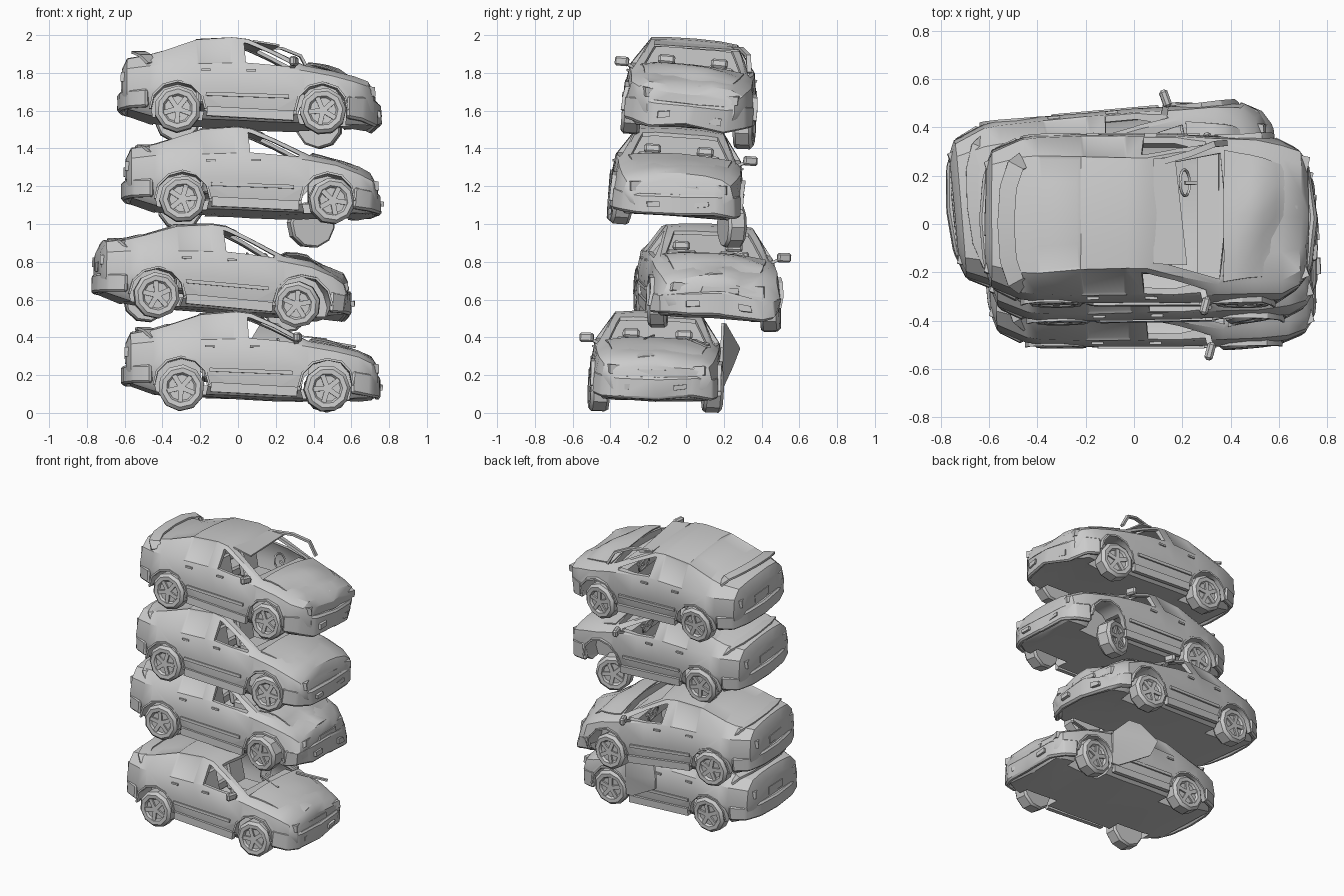
import bpy, bmesh, math
from mathutils import Matrix, Vector, noise

if "Cube" in bpy.data.objects:
    bpy.data.objects.remove(bpy.data.objects["Cube"])

R = math.radians
scene = bpy.context.scene.collection

def loft(bm, rings):
    vs = [[bm.verts.new(p) for p in r] for r in rings]
    n = len(rings[0])
    faces = {}
    for i in range(len(vs) - 1):
        for j in range(n):
            k = (j + 1) % n
            faces[i, j] = bm.faces.new((vs[i][j], vs[i][k], vs[i + 1][k], vs[i + 1][j]))
    bm.faces.new(vs[0][::-1])
    bm.faces.new(vs[-1])
    bmesh.ops.recalc_face_normals(bm, faces=bm.faces)
    return faces

def box(bm, c, s, rot=None):
    m = Matrix.Translation(c) @ (rot or Matrix()) @ Matrix.Diagonal((*s, 1))
    bmesh.ops.create_cube(bm, size=1, matrix=m)

def bar(bm, pts, w, h):
    pts = [Vector(p) for p in pts]
    rings = []
    for i, p in enumerate(pts):
        t = (pts[min(i + 1, len(pts) - 1)] - pts[max(i - 1, 0)]).normalized()
        s = t.cross(Vector((0, 0, 1))).normalized()
        u = s.cross(t)
        rings.append([p + s * a * w / 2 + u * b * h / 2 for a, b in ((-1, -1), (1, -1), (1, 1), (-1, 1))])
    loft(bm, rings)

def sym(pts):
    return pts + [(x, -y, z) for x, y, z in pts[-2::-1]]

def prism(poly, axis, lo, hi):
    bm = bmesh.new()
    put = (lambda a, b, d: (a, d, b)) if axis == 'y' else (lambda a, b, d: (a, b, d))
    loft(bm, [[put(a, b, d) for a, b in poly] for d in (lo, hi)])
    return bm

def temp(bm):
    me = bpy.data.meshes.new("tmp")
    bm.to_mesh(me)
    bm.free()
    ob = bpy.data.objects.new("tmp", me)
    scene.objects.link(ob)
    ob.hide_render = True
    return ob

def add(name, bm, mat, warp=None):
    if warp:
        for v in bm.verts:
            v.co = warp(v.co)
    bm.transform(mat)
    for f in bm.faces:
        f.smooth = True
    me = bpy.data.meshes.new(name)
    bm.to_mesh(me)
    bm.free()
    me.set_sharp_from_angle(angle=R(32))
    scene.objects.link(bpy.data.objects.new(name, me))

# body stations: x, floor z/y, waist y/z, belt y/z, roof edge y/z, crown z
ST = [(-.69, .19, .20, .22, .27, .20, .33, .15, .36, .375),
      (-.66, .15, .26, .285, .25, .265, .36, .21, .415, .43),
      (-.52, .11, .30, .335, .25, .315, .37, .24, .435, .45),
      (-.45, .10, .31, .345, .25, .325, .375, .245, .455, .47),
      (-.27, .09, .32, .35, .25, .33, .38, .235, .515, .532),
      (-.08, .085, .32, .35, .25, .33, .385, .23, .53, .545),
      (.0, .08, .32, .35, .245, .33, .38, .23, .52, .535),
      (.12, .075, .32, .35, .24, .33, .37, .255, .465, .485),
      (.30, .07, .32, .345, .23, .325, .345, .285, .375, .40),
      (.45, .07, .31, .34, .22, .32, .315, .27, .345, .365),
      (.58, .07, .30, .325, .20, .305, .28, .25, .308, .328),
      (.66, .075, .26, .29, .19, .275, .25, .22, .275, .293),
      (.69, .09, .22, .24, .17, .23, .22, .18, .24, .253)]

def rings(st, d=0.0):
    out = []
    for x, zb, yb, yw, zw, yl, zl, yt, zt, zc in st:
        h = [(0, zb + 2 * d), (yb - .03 - d, zb + 2 * d), (yb + .01 - d, zb + .04 + d), (yw - d, zw),
             (yl - d, zl), (yt - d, zt - .7 * d), (yt * .55, zt + .75 * (zc - zt) - .8 * d), (0, zc - .8 * d)]
        out.append([Vector((x, y, z)) for y, z in h + [(-y, z) for y, z in h[-2:0:-1]]])
    return out

WX = (-.37, .40)   # axle positions
WZ = (.14, .13)

def make_shell():
    bm = bmesh.new()
    f = loft(bm, rings(ST))
    # recessed side and rear glass
    bmesh.ops.inset_individual(bm, faces=[f[4, 4], f[4, 9]], thickness=.018, depth=-.006)
    bmesh.ops.inset_region(bm, faces=[f[3, j] for j in (5, 6, 7, 8)], thickness=.018, depth=-.006)
    body = temp(bm)
    cab = bmesh.new()
    loft(cab, rings(ST[4:9], .025))
    cutters = [cab,
               prism([(.05, -.20), (.305, -.262), (.33, 0), (.305, .262), (.05, .20), (.07, 0)], 'z', .345, .7),
               prism([(-.02, .50), (.0, .495), (.12, .443), (.25, .375), (.245, .365), (-.01, .388)], 'y', -.6, .6)]
    for x, z in zip(WX, WZ):
        arc = [(x + .142 * math.cos(R(a)), z + .142 * math.sin(R(a))) for a in range(0, 360, 30)]
        cutters += [prism(arc, 'y', .2, .5), prism(arc, 'y', -.5, -.2)]
    obs = [temp(c) for c in cutters]
    for o in obs:
        m = body.modifiers.new("cut", 'BOOLEAN')
        m.object, m.operation, m.solver = o, 'DIFFERENCE', 'EXACT'
    me = bpy.data.meshes.new_from_object(body.evaluated_get(bpy.context.evaluated_depsgraph_get()))
    for o in obs + [body]:
        bpy.data.objects.remove(o)
    return me

SHELL = make_shell()

def wheel_bm():
    bm = bmesh.new()
    prof = [(.07, -.036), (.08, -.05), (.105, -.052), (.123, -.035), (.123, .035), (.113, .05), (.08, .05)]
    loft(bm, [[(r * math.cos(R(a)), y, r * math.sin(R(a))) for a in range(0, 360, 36)] for r, y in prof])
    for i in range(5):
        rot = Matrix.Rotation(R(72 * i), 4, 'Y')
        box(bm, rot @ Vector((.038, -.038, 0)), (.076, .018, .026), rot)
    return bm

def make_car(name, loc, yaw, pitch, roll, seed, crush, buckle, mirrors, drop, wing, door=0):
    M = (Matrix.Translation(loc) @ Matrix.Rotation(R(yaw), 4, 'Z') @ Matrix.Rotation(R(pitch), 4, 'Y')
         @ Matrix.Rotation(R(roll), 4, 'X') @ Matrix.Translation((0, 0, -.28)))

    def dent(p):
        # shorten both ends, then crumple towards the nose
        k = .004 + max(0, p.x - .3) * crush
        x = math.copysign(min(abs(p.x), .5) + max(0, abs(p.x) - .5) * .86, p.x)
        return Vector((x, p.y, p.z)) + noise.noise_vector(p * 5 + Vector((seed * 7.3, 0, 0))) * k

    bm = bmesh.new()
    bm.from_mesh(SHELL)
    add(name + "_body", bm, M, dent)

    # buckled bonnet
    bm = bmesh.new()
    bmesh.ops.create_grid(bm, x_segments=6, y_segments=6, size=1)
    for v in bm.verts:
        u, w = (v.co.x + 1) / 2, v.co.y
        fold = max(0, 1 - abs(u - .4 - .12 * w) / .4)
        v.co = Vector((.32 + .33 * u, w * (.275 - .06 * u), .40 - .108 * u ** 1.2 - .022 * w * w + .004
                       + buckle * fold * (1 - .4 * w * w)))
    bmesh.ops.solidify(bm, geom=bm.faces[:], thickness=.008)
    add(name + "_bonnet", bm, M, dent)

    # bumpers
    for part, pts, h in (("front", [(.54, -.32, .15), (.64, -.285, .14), (.685, -.2, .135), (.70, 0, .135)], .12),
                         ("rear", [(-.53, -.32, .2), (-.64, -.275, .2), (-.685, -.17, .2), (-.70, 0, .2)], .10)):
        bm = bmesh.new()
        bar(bm, sym(pts), .04, h)
        bmesh.ops.bevel(bm, geom=bm.edges[:], offset=.012, segments=1, affect='EDGES')
        add(f"{name}_{part}_bumper", bm, M, dent)

    # lamps, grille, plate, door handles, sills and arch lips
    trim = bmesh.new()
    for s in (-1, 1):
        box(trim, (.664, s * .19, .228), (.035, .13, .045), Matrix.Rotation(R(-s * 15), 4, 'Z'))
        box(trim, (-.664, s * .17, .32), (.03, .13, .05), Matrix.Rotation(R(s * 18), 4, 'Z'))
        box(trim, (.69, s * .13, .135), (.065, .07, .03))
        for x in (.02, -.22):
            box(trim, (x, s * .335, .345), (.05, .02, .012))
        box(trim, (.015, s * .335, .115), (.46, .03, .05), Matrix.Rotation(R(3), 4, 'Y'))
        box(trim, (.0, s * .35, .21), (.44, .012, .02), Matrix.Rotation(R(2), 4, 'Y'))
        for x, z in zip(WX, WZ):
            bar(trim, [(x + .148 * math.cos(R(a)), s * .333, z + .148 * math.sin(R(a)))
                       for a in range(0, 181, 30)], .035, .012)
    box(trim, (.685, 0, .218), (.02, .2, .035))
    box(trim, (-.685, 0, .29), (.02, .15, .05))
    add(name + "_trim", trim, M, dent)

    # wheels, with the loose ones dropped
    for i, (ax, s) in enumerate(((0, -1), (1, -1), (0, 1), (1, 1))):
        dx, dz, cam, steer = drop.get(i, (0, 0, 0, 0))
        T = (Matrix.Translation((WX[ax] + dx, s * .30, WZ[ax] + dz)) @ Matrix.Rotation(R(cam), 4, 'X')
             @ Matrix.Rotation(R(steer + (180 if s > 0 else 0)), 4, 'Z') @ Matrix.Rotation(R(seed * 23 + i * 11), 4, 'Y'))
        add(f"{name}_wheel_{i}", wheel_bm(), M @ T)

    # rear spoiler
    bm = bmesh.new()
    bar(bm, sym([(-.51, -.26, .40), (-.54, -.24, .44), (-.57, -.15, .455), (-.58, 0, .458)]), .07, .014)
    add(name + "_spoiler", bm, M @ Matrix.Translation((0, 0, wing[0])) @ Matrix.Rotation(R(wing[1]), 4, 'X'))

    # mirrors
    for s in mirrors:
        bm = bmesh.new()
        box(bm, (.245, s * .375, .39), (.035, .075, .05), Matrix.Rotation(R(s * 15), 4, 'Z'))
        bmesh.ops.bevel(bm, geom=bm.edges[:], offset=.01, segments=1, affect='EDGES')
        bar(bm, [(.235, s * .31, .36), (.245, s * .35, .38)], .025, .015)
        add(name + "_mirror", bm, M)

    # seats, dashboard and steering wheel
    bm = bmesh.new()
    for y in (-.14, .14):
        box(bm, (.02, y, .21), (.17, .17, .06))
        box(bm, (-.09, y, .30), (.05, .16, .2), Matrix.Rotation(R(-14), 4, 'Y'))
        box(bm, (-.125, y, .42), (.035, .09, .05), Matrix.Rotation(R(-14), 4, 'Y'))
    box(bm, (-.20, 0, .21), (.12, .5, .07))
    bmesh.ops.bevel(bm, geom=bm.edges[:], offset=.012, segments=1, affect='EDGES')
    add(name + "_seats", bm, M)
    bm = bmesh.new()
    box(bm, (.255, 0, .31), (.09, .56, .08))
    bar(bm, [(.16 - .02 * math.sin(R(a)), .14 + .055 * math.cos(R(a)), .35 + .05 * math.sin(R(a)))
             for a in range(0, 361, 30)], .01, .01)
    bar(bm, [(.16, .14, .35), (.24, .14, .32)], .015, .015)
    add(name + "_dashboard", bm, M)

    # crumpled door hanging open
    if door:
        bm = bmesh.new()
        rows = [(.13, .22, 0), (.26, .0, -.055), (.36, -.03, -.09), (.49, .05, -.01)]
        loft(bm, [[(.27 - max(0, z - .36), .0, z), (.27 - max(0, z - .36), .015, z), (x, .015 - y, z), (x, -y, z)]
                  for z, x, y in rows])
        add(name + "_open_door", bm, M @ Matrix.Translation((0, .335, 0)))

# the stack, bottom to top; drop = {wheel: (dx, dz, camber, steer)}
make_car("car_a", (.07, -.155, .277), 0, 0, -2, 1, .05, .015, (-1,), {0: (0, -.015, 0, 0), 1: (0, -.01, 0, 5),
         2: (0, .008, 0, 0), 3: (0, .008, 0, 5)}, (-.01, 0), door=1)
make_car("car_b", (-.085, .12, .735), 5, 2.5, -2, 2, .12, .04, (1,), {1: (-.02, -.005, 4, -8), 3: (-.02, -.01, 4, -8)}, (-.022, 0))
make_car("car_c", (.07, -.045, 1.25), 1, 0, -4, 3, .05, .0, (1,), {1: (.02, 0, 0, 8), 3: (-.08, -.085, 4, 15)}, (-.022, 0))
make_car("car_d", (.05, .025, 1.72), 0, 0, -5, 4, .09, .025, (-1,), {3: (-.02, -.025, 3, -6)}, (.01, 5))

# torn roof edge and pillar of the top car, loose wiper blades
bm = prism([(.08, -.165), (.22, -.17), (.17, .28), (.08, .27)], 'z', 1.965, 1.975)
for v in bm.verts:
    v.co.z -= .087 * (v.co.y + .17) + .2 * max(0, v.co.x - .1)
add("bent_roof_edge", bm, Matrix())
bm = bmesh.new()
bar(bm, [(.09, .25, 1.93), (.23, .29, 1.93), (.33, .33, 1.89), (.38, .335, 1.80)], .025, .015)
add("torn_pillar", bm, Matrix())
bm = bmesh.new()
bar(bm, [(.30, -.17, .41), (.47, -.22, .39)], .012, .008)
bar(bm, [(.43, .04, .385), (.62, .12, .35)], .02, .012)
add("loose_wipers", bm, Matrix())
